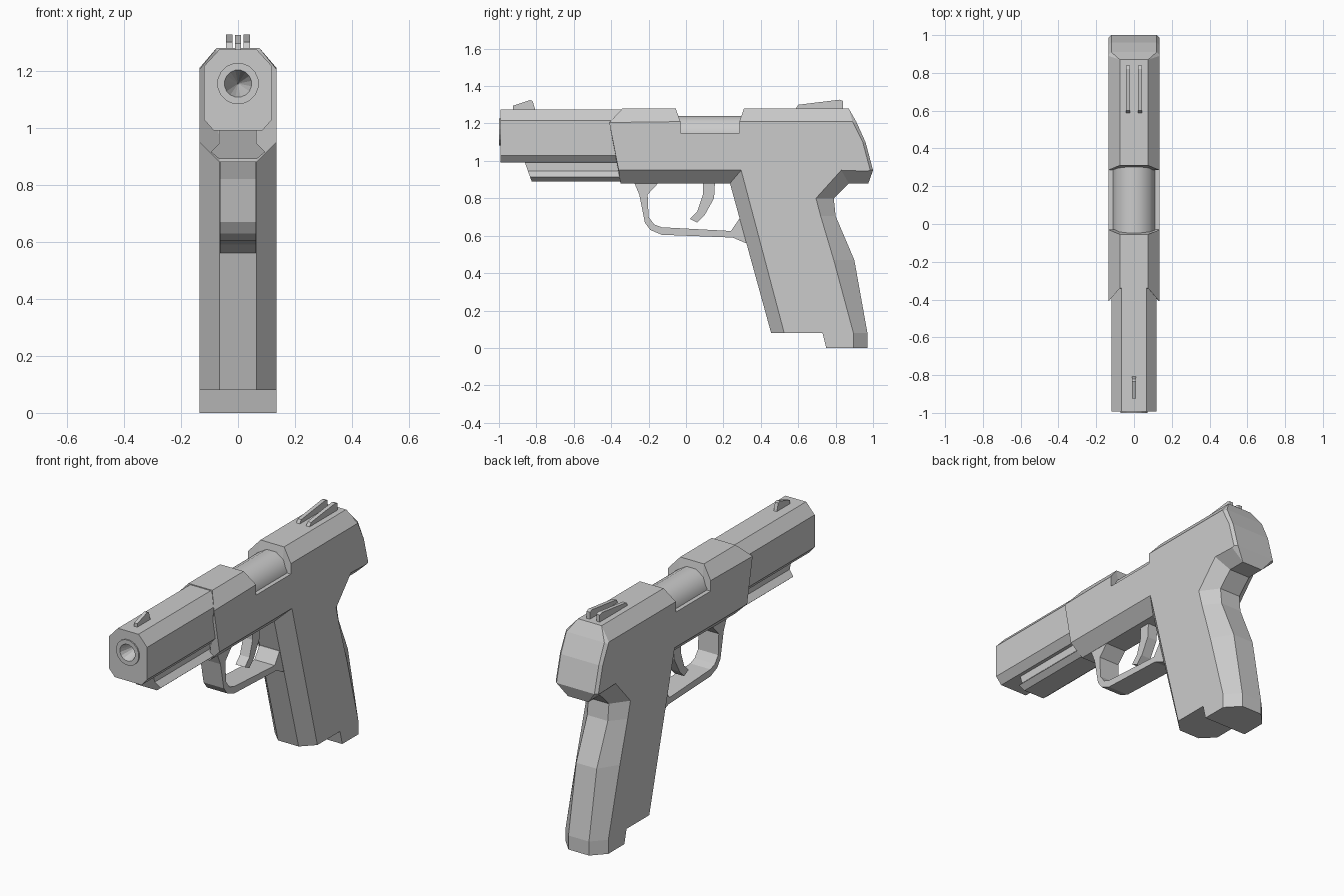
import bpy
import bmesh
import math

UNIT = 0.01  # profiles below are written in hundredths

cube = bpy.data.objects.get("Cube")
if cube:
    bpy.data.objects.remove(cube, do_unlink=True)

grey = bpy.data.materials.new("plain grey")
grey.use_nodes = True
grey.diffuse_color = (0.6, 0.6, 0.6, 1)
grey.node_tree.nodes["Principled BSDF"].inputs["Base Color"].default_value = grey.diffuse_color


def loft(name, sections, smooth=False, closed_ends=True):
    """Join equal-length rings of points into one solid."""
    bm = bmesh.new()
    rings = [[bm.verts.new([c * UNIT for c in p]) for p in ring] for ring in sections]
    count = len(rings[0])
    for near, far in zip(rings, rings[1:]):
        for i in range(count):
            j = (i + 1) % count
            bm.faces.new((near[i], near[j], far[j], far[i]))
    if closed_ends:
        bm.faces.new(rings[0])
        bm.faces.new(rings[-1])
    bmesh.ops.remove_doubles(bm, verts=bm.verts, dist=UNIT / 100)
    bmesh.ops.dissolve_degenerate(bm, edges=bm.edges, dist=UNIT / 100)
    bmesh.ops.recalc_face_normals(bm, faces=bm.faces)
    for face in bm.faces:
        face.smooth = smooth and len(face.verts) < 5
    mesh = bpy.data.meshes.new(name)
    bm.to_mesh(mesh)
    bm.free()
    mesh.materials.append(grey)
    obj = bpy.data.objects.new(name, mesh)
    bpy.context.collection.objects.link(obj)
    return obj


def plate(name, profile, half_width, centre=0):
    """Extrude a side profile of (y, z) points across x."""
    return loft(name, [[(centre + side * half_width, y, z) for y, z in profile]
                       for side in (-1, 1)])


def lathe(name, profile, height, sides, smooth=False, closed_ends=False):
    """Turn (radius, y) points around a lengthwise axis at the given height."""
    angles = [math.tau * (i + 0.5) / sides for i in range(sides)]
    return loft(name, [[(r * math.sin(a), y, height + r * math.cos(a)) for a in angles]
                       for r, y in profile], smooth, closed_ends)


def mirrored(half):
    """Complete a right-hand section of (x, z) points running top to bottom."""
    return half + [(-x, z) for x, z in reversed(half)]


# Body and grip: each pair is a centre-strip point and its flat-side point
outline = [
    ((-34, 128), (-41, 120.5)),   # front top
    ((-5.5, 128), (-3, 121)),     # ejection port
    ((-3, 115), (-3, 115)),
    ((28.5, 115), (28.5, 115)),
    ((31, 128), (28.5, 121)),
    ((87, 128), (89, 121)),       # rounded back
    ((91, 121), (89.5, 120)),
    ((96, 110), (94.5, 110)),
    ((100, 95), (98.5, 95)),
    ((97.5, 88), (97, 94.5)),
    ((87, 88), (83, 95)),         # back of the grip
    ((79, 80), (69.5, 80)),
    ((80, 70.5), (72, 70.5)),
    ((90, 47), (79, 47)),
    ((97, 8), (89.5, 8)),
    ((97, 0), (89.5, 0)),
    ((75, 0), (75, 0)),           # step in the base
    ((73, 8), (73, 8)),
    ((45.5, 8), (52.5, 8)),       # front of the grip
    ((23.5, 88), (29.5, 95)),
    ((-35, 88), (-36, 95)),       # front bottom
]
strip = [p for p, _ in outline]
flat = [p for _, p in outline]


def strip_half_width(y, z):
    if y > 90 and z > 90:
        return 12
    return 7.5 if z > 100 else 6.5


body_rings = []
for side in (-1, 1):
    inner = [(side * strip_half_width(y, z), y, z) for y, z in strip]
    outer = [(side * 13.5, y, z) for y, z in flat]
    body_rings += [outer, inner] if side < 0 else [inner, outer]
loft("body_and_grip", body_rings)

# Front slide with a hole for the muzzle
slide_section = mirrored([(6.5, 127.5), (12, 121.5), (12, 103), (8.5, 99)])
slide = loft("front_slide", [[(x, y, z) for x, z in slide_section] for y in (-99.3, -25)])
BORE = 115.5
cutter = lathe("muzzle_cutter", [(7, -110), (7, -75)], BORE, 16, closed_ends=True)
cutter.hide_render = True
cutter.hide_set(True)
cut = slide.modifiers.new("muzzle hole", "BOOLEAN")
cut.operation = "DIFFERENCE"
cut.solver = "EXACT"
cut.object = cutter

# Muzzle ring with a tapering bore, and the barrel seen in the port
lathe("muzzle", [(0, -70), (7.3, -70), (7.3, -100), (4.8, -100), (0, -84)], BORE, 16)
lathe("barrel", [(11.5, -10), (11.5, 35)], 113, 12, smooth=True, closed_ends=True)

# Accessory rail with a sloping nose
rail_section = mirrored([(6.5, 100), (6.5, 94.5), (9.5, 91.5), (6.5, 89)])
loft("accessory_rail", [
    [(x, -82.5 - (z - 89) * 0.36, z) for x, z in rail_section],
    [(x, -30, z) for x, z in rail_section],
])

# Trigger guard and trigger
plate("trigger_guard", [
    (-28, 89), (-25, 82), (-22, 67), (-19, 63), (-13, 60.5), (25, 59), (32, 56),
    (38, 56), (34, 70), (28.5, 69), (24, 62.5), (-13, 64.5), (-17, 66),
    (-20, 70), (-20.5, 82), (-14, 89)], 6.4)
plate("trigger", [
    (9, 89), (9, 82), (6, 73), (2, 69), (6, 67), (10, 71), (15, 80), (15.5, 89)], 3)

# Sights
plate("front_sight", [
    (-92.5, 127), (-92.5, 129.5), (-83.5, 132.5), (-82, 132), (-80.5, 127)], 1)
for label, x in (("left", 3.1), ("right", -3.1)):
    plate(label + "_rear_sight", [
        (58.5, 127.5), (60, 130), (82, 132.7), (84, 132), (84, 127.5)], 1.1, x)
